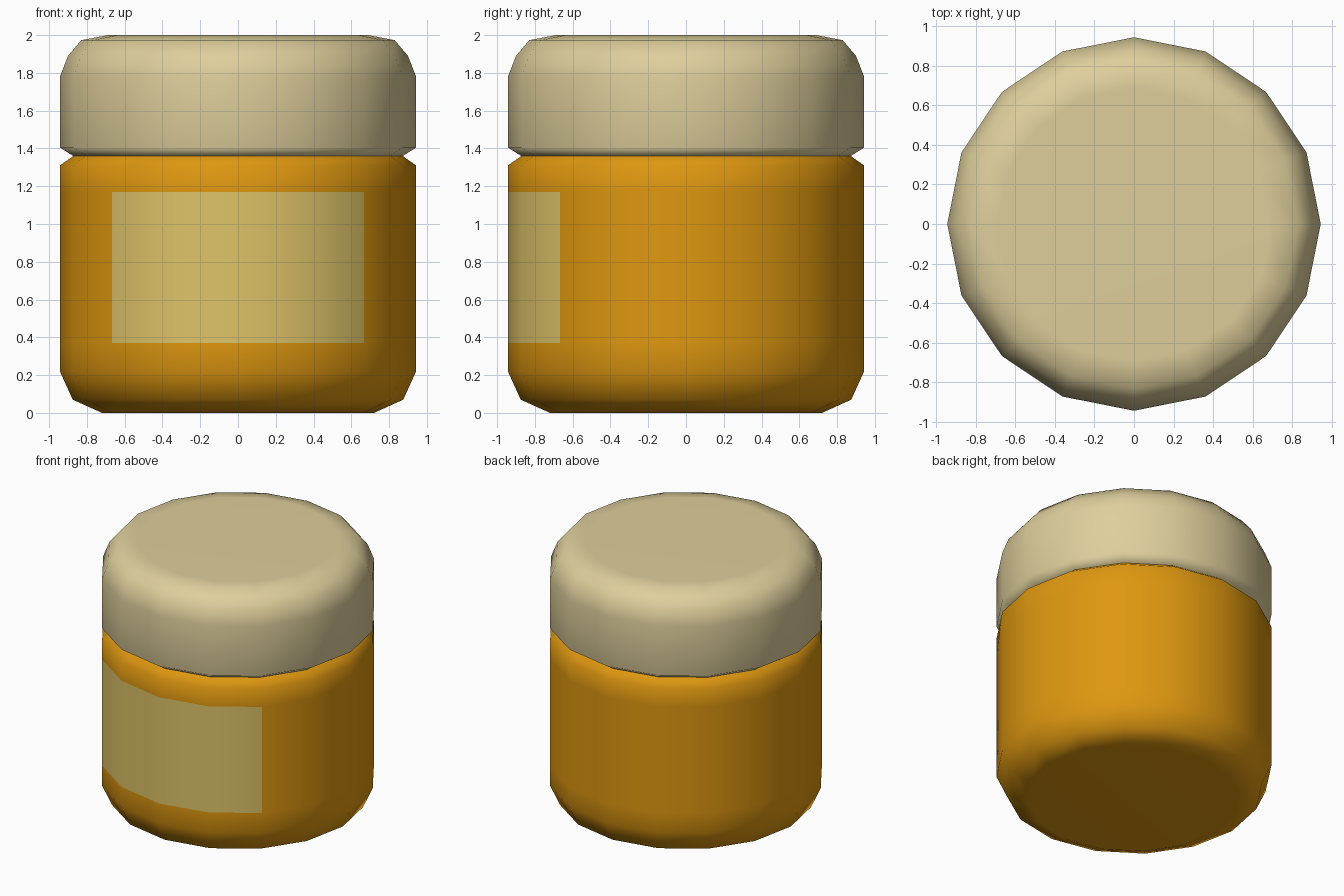
import bpy, bmesh, math

if "Cube" in bpy.data.objects:
    bpy.data.objects.remove(bpy.data.objects["Cube"])

SIDES = 16


def material(name, rgb):
    m = bpy.data.materials.new(name)
    m.diffuse_color = (*rgb, 1.0)
    m.use_nodes = True
    m.node_tree.nodes["Principled BSDF"].inputs["Base Color"].default_value = m.diffuse_color
    return m


amber = material("amber", (0.73, 0.31, 0.005))
cream = material("cream", (0.73, 0.62, 0.33))
label_tan = material("label_tan", (0.73, 0.55, 0.14))


def lathe(name, profile, mats, cap_first=False, cap_last=False, rule=None):
    """Turn a (radius, height) profile into a 16-sided smooth-shaded part."""
    bm = bmesh.new()
    rings = []
    for r, z in profile:
        rings.append([bm.verts.new((r * math.cos(2 * math.pi * i / SIDES),
                                    r * math.sin(2 * math.pi * i / SIDES), z))
                      for i in range(SIDES)])
    for lo, hi in zip(rings, rings[1:]):
        for i in range(SIDES):
            j = (i + 1) % SIDES
            bm.faces.new((lo[i], lo[j], hi[j], hi[i]))
    if cap_first:
        bm.faces.new(rings[0][::-1])
    if cap_last:
        bm.faces.new(rings[-1])
    for f in bm.faces:
        f.smooth = True
        if rule and rule(f.calc_center_median()):
            f.material_index = 1
    mesh = bpy.data.meshes.new(name)
    bm.to_mesh(mesh)
    bm.free()
    for m in mats:
        mesh.materials.append(m)
    ob = bpy.data.objects.new(name, mesh)
    bpy.context.collection.objects.link(ob)
    # keep the broad faces flat and the bevels soft
    wn = ob.modifiers.new("weighted_normals", 'WEIGHTED_NORMAL')
    wn.weight = 50
    return ob


# Jar body; the label covers the four front sides between two height rings
LABEL_LOW, LABEL_HIGH = 0.37, 1.17
lathe("jar_body",
      [(0.72, 0.0), (0.875, 0.07), (0.943, 0.22), (0.943, LABEL_LOW),
       (0.943, LABEL_HIGH), (0.943, 1.31), (0.872, 1.36)],
      [amber, label_tan], cap_first=True,
      rule=lambda c: LABEL_LOW < c.z < LABEL_HIGH and -c.y > abs(c.x))

# Lid with rounded top edge
lathe("jar_lid",
      [(0.872, 1.36), (0.943, 1.405), (0.943, 1.78), (0.90, 1.89),
       (0.83, 1.973), (0.69, 2.0)],
      [cream], cap_last=True)
